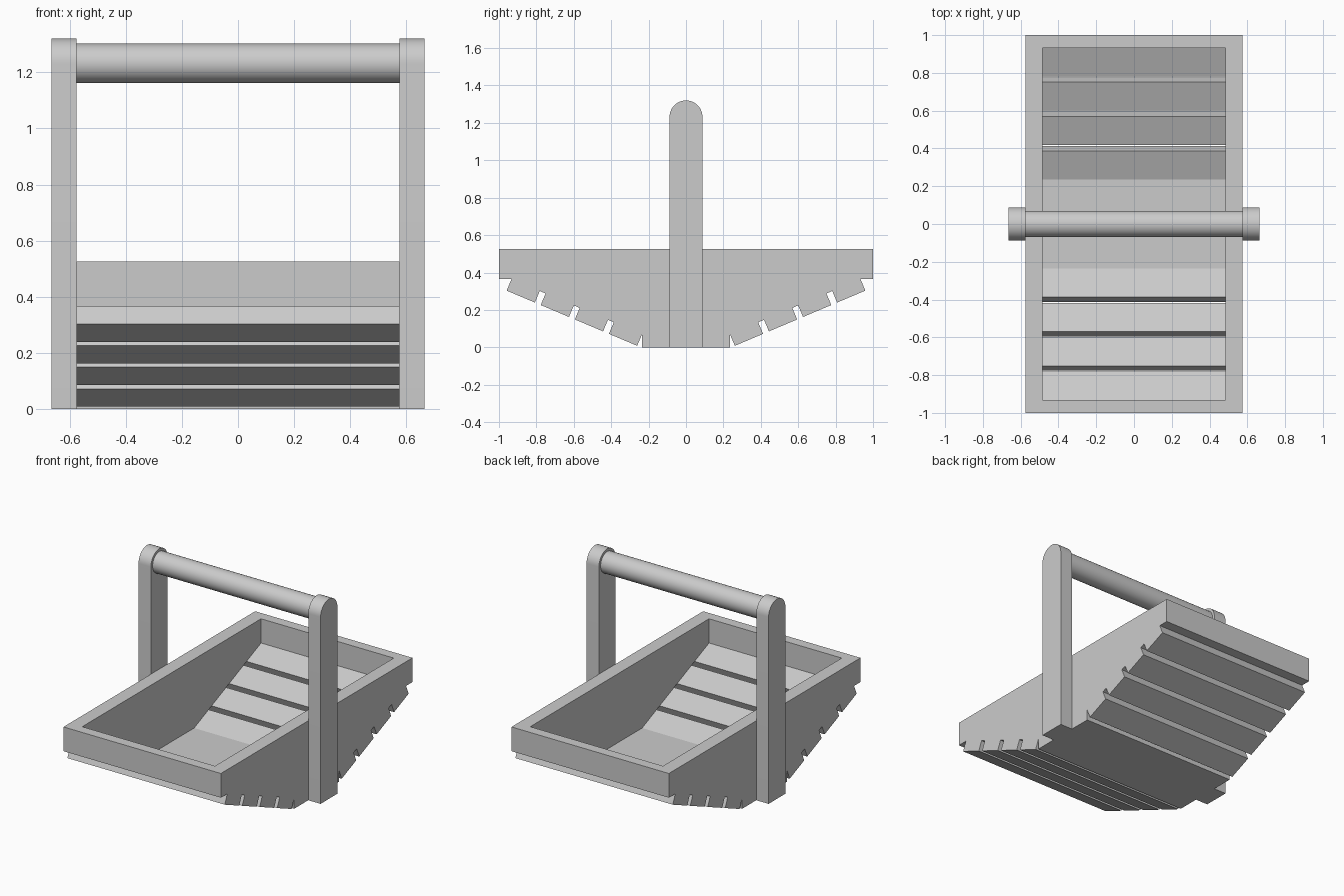
import bpy, bmesh, math
from mathutils import Vector

if "Cube" in bpy.data.objects:
    bpy.data.objects.remove(bpy.data.objects["Cube"])

HALF_W, WALL = 0.575, 0.09      # tray half width, side board thickness
INNER = HALF_W - WALL
FLOOR_Y, FLOOR_Z = 0.235, 0.07  # half length and thickness of the floor
RIM_Y, RIM_Z, TOP = 0.933, 0.365, 0.525
THICK = 0.067                   # slat thickness


def extrude_x(name, profile, x0, x1):
    """Prism from a (y, z) outline, stretched between two x values."""
    bm = bmesh.new()
    face = bm.faces.new([bm.verts.new((x0, y, z)) for y, z in profile])
    ext = bmesh.ops.extrude_face_region(bm, geom=[face])
    moved = [v for v in ext["geom"] if isinstance(v, bmesh.types.BMVert)]
    bmesh.ops.translate(bm, verts=moved, vec=(x1 - x0, 0, 0))
    bmesh.ops.recalc_face_normals(bm, faces=bm.faces)
    mesh = bpy.data.meshes.new(name)
    bm.to_mesh(mesh)
    bm.free()
    obj = bpy.data.objects.new(name, mesh)
    bpy.context.collection.objects.link(obj)
    return obj


def smooth(obj):
    bpy.ops.object.select_all(action='DESELECT')
    obj.select_set(True)
    bpy.context.view_layer.objects.active = obj
    bpy.ops.object.shade_smooth_by_angle(angle=math.radians(30))


def box(y0, y1, z0, z1):
    return [(y0, z0), (y1, z0), (y1, z1), (y0, z1)]


# Side boards: boat-shaped outline
half = [(FLOOR_Y, FLOOR_Z), (RIM_Y, RIM_Z), (1, RIM_Z), (1, TOP)]
side = half + [(-y, z) for y, z in reversed(half)]

# Posts: straight sides with a round top
R, AXIS = 0.088, 1.232
post = [(-R, 0), (R, 0)] + [
    (R * math.cos(math.pi * i / 24), AXIS + R * math.sin(math.pi * i / 24))
    for i in range(25)]

for label, s in (("left", -1), ("right", 1)):
    extrude_x(label + "_side_board", side, s * INNER, s * HALF_W)
    smooth(extrude_x(label + "_handle_post", post, s * HALF_W, s * 0.665))

# Floor board
extrude_x("floor_board", box(-FLOOR_Y, FLOOR_Y, 0, FLOOR_Z), -HALF_W, HALF_W)

# End boards and sloping slats, front and back
start = Vector((FLOOR_Y, FLOOR_Z))
run = Vector((RIM_Y, RIM_Z)) - start
length = run.length
run.normalize()
down = Vector((run.y, -run.x)) * THICK
GAP = 0.034
slat_len = (length - 3 * GAP) / 4
for label, s in (("front", -1), ("back", 1)):
    extrude_x(label + "_end_board",
              [(s * y, z) for y, z in box(RIM_Y, 1, RIM_Z, TOP)], -INNER, INNER)
    for i in range(4):
        a = start + run * i * (slat_len + GAP)
        b = a + run * slat_len
        outline = [(s * p.x, p.y) for p in (a, b, b + down, a + down)]
        extrude_x(f"{label}_slat_{i + 1}", outline, -HALF_W, HALF_W)

# Round handle bar
bar = [(0.07 * math.cos(math.tau * i / 48), AXIS + 0.07 * math.sin(math.tau * i / 48))
       for i in range(48)]
smooth(extrude_x("handle_bar", bar, -HALF_W, HALF_W))
